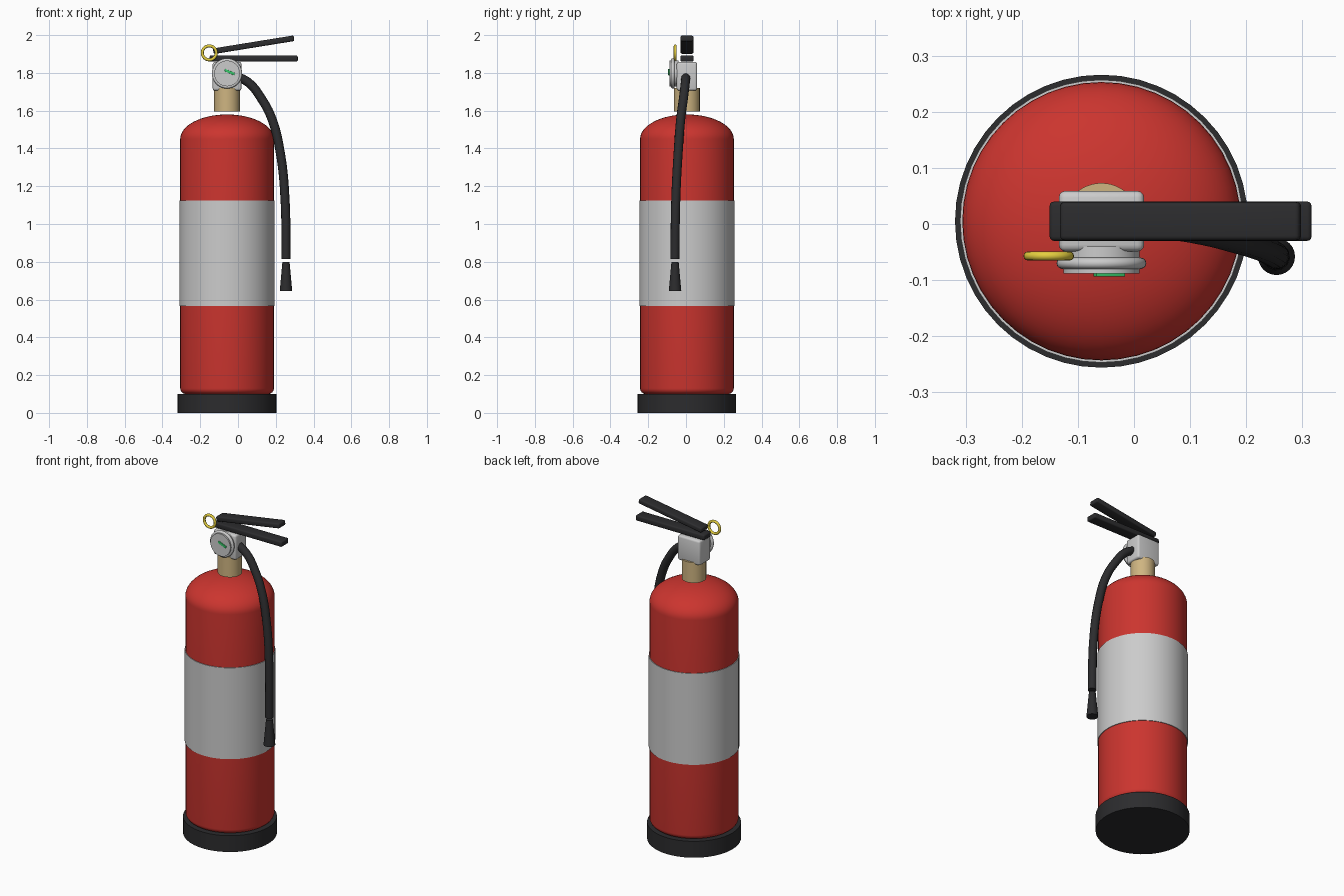
import bpy, bmesh, math
from mathutils import Matrix, Vector

if "Cube" in bpy.data.objects:
    bpy.data.objects.remove(bpy.data.objects["Cube"])

CX, CY = -0.058, 0.005   # tank axis
SEG = 48


def material(name, rgb):
    m = bpy.data.materials.new(name)
    m.diffuse_color = (*rgb, 1)
    m.use_nodes = True
    m.node_tree.nodes["Principled BSDF"].inputs["Base Color"].default_value = m.diffuse_color
    return m


RED = material("red_paint", (0.6, 0.035, 0.028))
BLACK = material("black_rubber", (0.025, 0.025, 0.027))
BRASS = material("brass", (0.62, 0.46, 0.22))
YELLOW = material("yellow", (0.78, 0.62, 0.05))
GREEN = material("green", (0.04, 0.6, 0.15))


def finish(ob, mat=None):
    if mat:
        ob.data.materials.append(mat)
    bpy.ops.object.select_all(action='DESELECT')
    ob.select_set(True)
    bpy.context.view_layer.objects.active = ob
    bpy.ops.object.shade_smooth_by_angle(angle=math.radians(35))
    return ob


def from_bmesh(name, bm, mat):
    bmesh.ops.recalc_face_normals(bm, faces=bm.faces)
    me = bpy.data.meshes.new(name)
    bm.to_mesh(me)
    bm.free()
    ob = bpy.data.objects.new(name, me)
    bpy.context.collection.objects.link(ob)
    return finish(ob, mat)


def lathe(name, profile, mat=None, loc=(CX, CY, 0), rot=(0, 0, 0), seg=SEG, closed=False):
    """Spin a (radius, height) profile around the local z axis."""
    bm = bmesh.new()
    vs = [bm.verts.new((r, 0, z)) for r, z in profile]
    pairs = list(zip(vs, vs[1:])) + ([(vs[-1], vs[0])] if closed else [])
    es = [bm.edges.new(p) for p in pairs]
    bmesh.ops.spin(bm, geom=vs + es, cent=(0, 0, 0), axis=(0, 0, 1),
                   angle=math.tau, steps=seg, use_merge=True)
    bmesh.ops.remove_doubles(bm, verts=bm.verts, dist=1e-5)
    ob = from_bmesh(name, bm, mat)
    ob.location, ob.rotation_euler = loc, rot
    return ob


def disc(name, r, z0, z1, mat=None, **kw):
    return lathe(name, [(0, z0), (r, z0), (r, z1), (0, z1)], mat, **kw)


def ring(name, major, minor, mat, loc, seg=SEG):
    """Torus facing the front."""
    prof = [(major + minor * math.cos(i * math.tau / 12), minor * math.sin(i * math.tau / 12))
            for i in range(12)]
    return lathe(name, prof, mat, loc=loc, rot=(math.pi / 2, 0, 0), seg=seg, closed=True)


def box(name, size, loc, mat=None, bevel=0.008, tilt=0):
    bm = bmesh.new()
    bmesh.ops.create_cube(bm, size=1, matrix=Matrix.Diagonal((*size, 1)))
    bmesh.ops.bevel(bm, geom=list(bm.edges), offset=bevel, segments=3,
                    profile=0.5, affect='EDGES')
    ob = from_bmesh(name, bm, mat)
    ob.location, ob.rotation_euler = loc, (0, tilt, 0)
    return ob


# Base boot, tank with domed shoulder, label band
disc("base_boot", 0.261, 0, 0.1, BLACK)
R, B = 0.248, 0.03
arc = [(R - B + B * math.sin(a), 0.1 + B - B * math.cos(a))
       for a in (i * math.pi / 12 for i in range(7))]
dome = [(R * math.cos(a), 1.45 + 0.13 * math.sin(a))
        for a in (i * math.pi / 32 for i in range(16))]
lathe("tank", [(0, 0.1)] + arc + dome + [(0, 1.58)], RED)
disc("label_band", 0.252, 0.565, 1.125)

# Neck and valve block
disc("neck", 0.068, 1.595, 1.72, BRASS)
box("valve_block", (0.152, 0.108, 0.152), (CX, CY, 1.782), bevel=0.012)

# Pressure gauge on the front of the valve
FACE = (math.pi / 2, 0, 0)
disc("gauge_body", 0.068, 0.04, 0.088, loc=(CX, 0, 1.797), rot=FACE)
ring("gauge_bezel", 0.07, 0.01, None, (CX, -0.07, 1.797))
box("gauge_needle", (0.056, 0.008, 0.013), (-0.044, -0.09, 1.804), GREEN, 0.001, 0.4)

# Carry handle and squeeze lever
box("carry_handle", (0.467, 0.07, 0.033), (0.083, CY, 1.876), BLACK)
box("squeeze_lever", (0.433, 0.068, 0.03), (0.083, CY, 1.949), BLACK, tilt=-0.16)

# Safety pin ring
ring("pin_ring", 0.037, 0.008, YELLOW, (-0.152, -0.057, 1.906), seg=32)

# Hose
path = [(-0.01, 0, 1.785), (0.06, -0.004, 1.745), (0.12, -0.013, 1.67), (0.18, -0.028, 1.555),
        (0.225, -0.042, 1.37), (0.249, -0.054, 1.13), (0.254, -0.059, 0.815)]
cu = bpy.data.curves.new("hose", 'CURVE')
cu.dimensions = '3D'
cu.bevel_depth, cu.bevel_resolution, cu.resolution_u = 0.024, 4, 8
cu.use_fill_caps = True
sp = cu.splines.new('BEZIER')
sp.bezier_points.add(len(path) - 1)
for p, co in zip(sp.bezier_points, path):
    p.co = co
    p.handle_left_type = p.handle_right_type = 'AUTO'
hose = bpy.data.objects.new("hose", cu)
bpy.context.collection.objects.link(hose)
bpy.ops.object.select_all(action='DESELECT')
hose.select_set(True)
bpy.context.view_layer.objects.active = hose
bpy.ops.object.convert(target='MESH')
finish(bpy.context.object, BLACK)

# Flared nozzle
lathe("nozzle", [(0, 0.645), (0.033, 0.645), (0.019, 0.8), (0, 0.8)], BLACK,
      loc=(0.254, -0.058, 0), seg=24)
